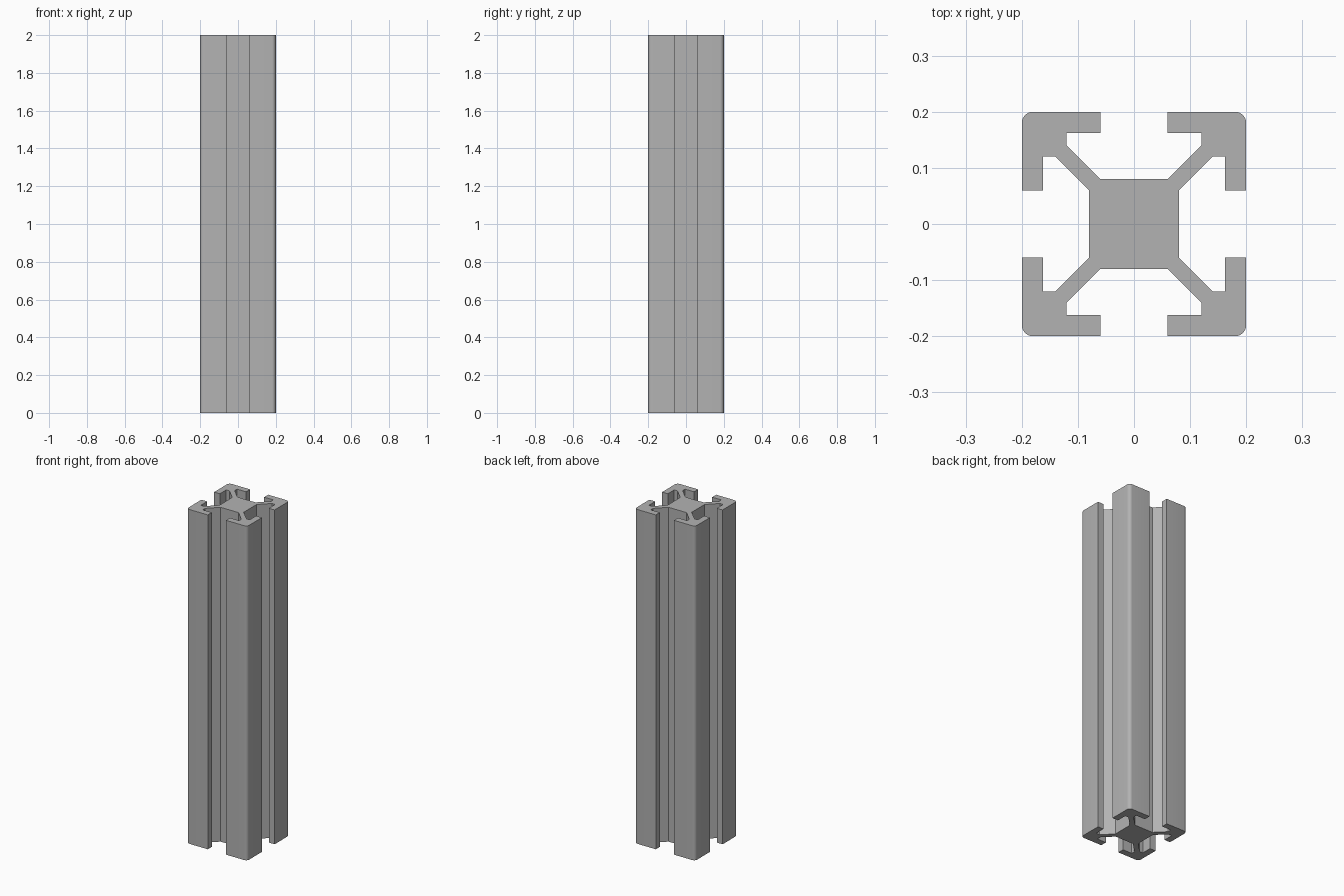
import bpy
import bmesh
import math
from mathutils import Matrix, Vector

cube = bpy.data.objects.get("Cube")
if cube:
    bpy.data.objects.remove(cube, do_unlink=True)

HEIGHT = 2.0
HALF = 0.2        # half width of the bar
LIP = 0.06        # half width of the slot mouth
FLANGE = 0.162    # inner face of the outer walls
CORE = 0.08       # half width of the solid centre
RADIUS = 0.02     # rounded outer corners
STEPS = 6

# Aluminium finish
metal = bpy.data.materials.new("brushed_grey")
metal.use_nodes = True
grey = (0.45, 0.45, 0.45, 1.0)
metal.diffuse_color = grey
metal.node_tree.nodes["Principled BSDF"].inputs["Base Color"].default_value = grey

# One corner of the cross-section: half of it, then its diagonal mirror
half = [(CORE, LIP), (0.14, 0.12), (FLANGE, 0.12), (FLANGE, LIP), (HALF, LIP)]
centre = HALF - RADIUS
arc = []
for i in range(STEPS + 1):
    a = math.pi / 2 * i / STEPS
    arc.append((centre + RADIUS * math.cos(a), centre + RADIUS * math.sin(a)))
corner = half + arc + [(y, x) for x, y in reversed(half)]

# Four turned corners make the closed T-slot outline
outline = []
for turn in range(4):
    rot = Matrix.Rotation(turn * math.pi / 2, 3, 'Z')
    outline += [rot @ Vector((x, y, 0)) for x, y in corner]

# Extrude the outline into the bar
bm = bmesh.new()
base = bm.faces.new([bm.verts.new(p) for p in outline])
result = bmesh.ops.extrude_face_region(bm, geom=[base], use_keep_orig=True)
top = [v for v in result["geom"] if isinstance(v, bmesh.types.BMVert)]
bmesh.ops.translate(bm, verts=top, vec=(0, 0, HEIGHT))
bmesh.ops.recalc_face_normals(bm, faces=bm.faces)

mesh = bpy.data.meshes.new("slotted_bar")
bm.to_mesh(mesh)
bm.free()
mesh.materials.append(metal)
bar = bpy.data.objects.new("slotted_bar", mesh)
bpy.context.collection.objects.link(bar)

# Smooth the rounded corners, keep the other edges sharp
bpy.ops.object.select_all(action='DESELECT')
bar.select_set(True)
bpy.context.view_layer.objects.active = bar
bpy.ops.object.shade_smooth_by_angle(angle=math.radians(30))
